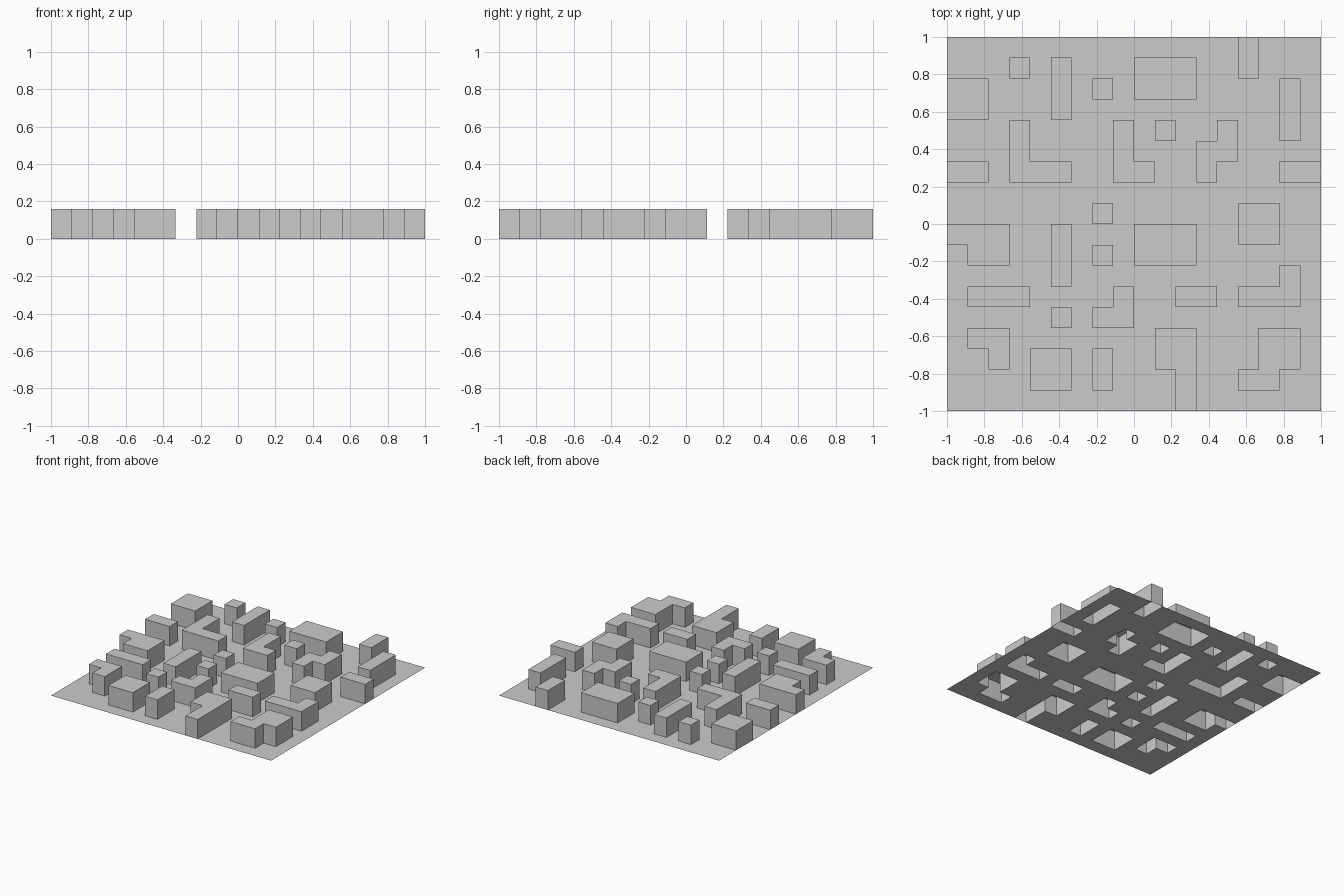
import bpy, bmesh

if "Cube" in bpy.data.objects:
    bpy.data.objects.remove(bpy.data.objects["Cube"])

N = 18                # cells per side
CELL = 2 / N
HEIGHT = 0.16

# Single-cell blocks: cell x, y
SMALL = [(3, 16), (7, 15), (10, 13), (7, 9), (7, 7), (5, 4)]

# Plain blocks: cell x, y, width, depth
PLAIN = [(0, 14, 2, 2), (5, 14, 1, 3), (9, 15, 3, 2), (14, 16, 1, 2),
         (16, 13, 1, 3), (16, 11, 2, 1), (0, 11, 2, 1), (14, 8, 2, 2),
         (5, 6, 1, 3), (9, 7, 3, 2), (1, 5, 3, 1), (11, 5, 2, 1),
         (4, 1, 2, 2), (7, 1, 1, 2)]

# Bent blocks: a main rectangle and a wing
BENT = [((3, 11, 1, 3), (4, 11, 2, 1)), ((8, 11, 1, 3), (9, 11, 1, 1)),
        ((13, 12, 1, 2), (12, 11, 1, 2)), ((0, 8, 3, 1), (1, 7, 2, 1)),
        ((8, 4, 1, 2), (7, 4, 1, 1)), ((14, 5, 3, 1), (16, 6, 1, 1)),
        ((1, 3, 2, 1), (2, 2, 1, 1)), ((10, 2, 2, 2), (11, 0, 1, 2)),
        ((15, 2, 2, 2), (14, 1, 2, 1))]

grey = bpy.data.materials.new("light grey")
grey.diffuse_color = (0.6, 0.6, 0.6, 1)
grey.use_nodes = True
grey.node_tree.nodes["Principled BSDF"].inputs["Base Color"].default_value = grey.diffuse_color


def rect(x, y, w=1, d=1):
    return {(i, j) for i in range(x, x + w) for j in range(y, y + d)}


def build(name, cells, z, walls):
    """Flat sheet of cells at height z, with optional outer walls to the floor."""
    bm = bmesh.new()

    def quad(points):
        bm.faces.new([bm.verts.new((i * CELL - 1, j * CELL - 1, h))
                      for i, j, h in points])

    for i, j in cells:
        corners = [(i, j), (i + 1, j), (i + 1, j + 1), (i, j + 1)]
        quad([(x, y, z) for x, y in corners])
        if walls:
            for k, (dx, dy) in enumerate([(0, -1), (1, 0), (0, 1), (-1, 0)]):
                if (i + dx, j + dy) not in cells:
                    a, b = corners[k], corners[(k + 1) % 4]
                    quad([(*a, 0), (*b, 0), (*b, z), (*a, z)])
    bmesh.ops.remove_doubles(bm, verts=bm.verts[:], dist=1e-4)
    mesh = bpy.data.meshes.new(name)
    bm.to_mesh(mesh)
    bm.free()
    mesh.materials.append(grey)
    bpy.context.collection.objects.link(bpy.data.objects.new(name, mesh))


# Raised blocks, hollow and open underneath
used = set()
groups = [("small_block", [rect(*s) for s in SMALL]),
          ("plain_block", [rect(*p) for p in PLAIN]),
          ("bent_block", [rect(*a) | rect(*b) for a, b in BENT])]
for name, footprints in groups:
    for n, cells in enumerate(footprints, 1):
        used |= cells
        build(f"{name}_{n}", cells, HEIGHT, True)

# Thin ground sheet with openings below the blocks
build("ground_sheet", rect(0, 0, N, N) - used, 0, False)
